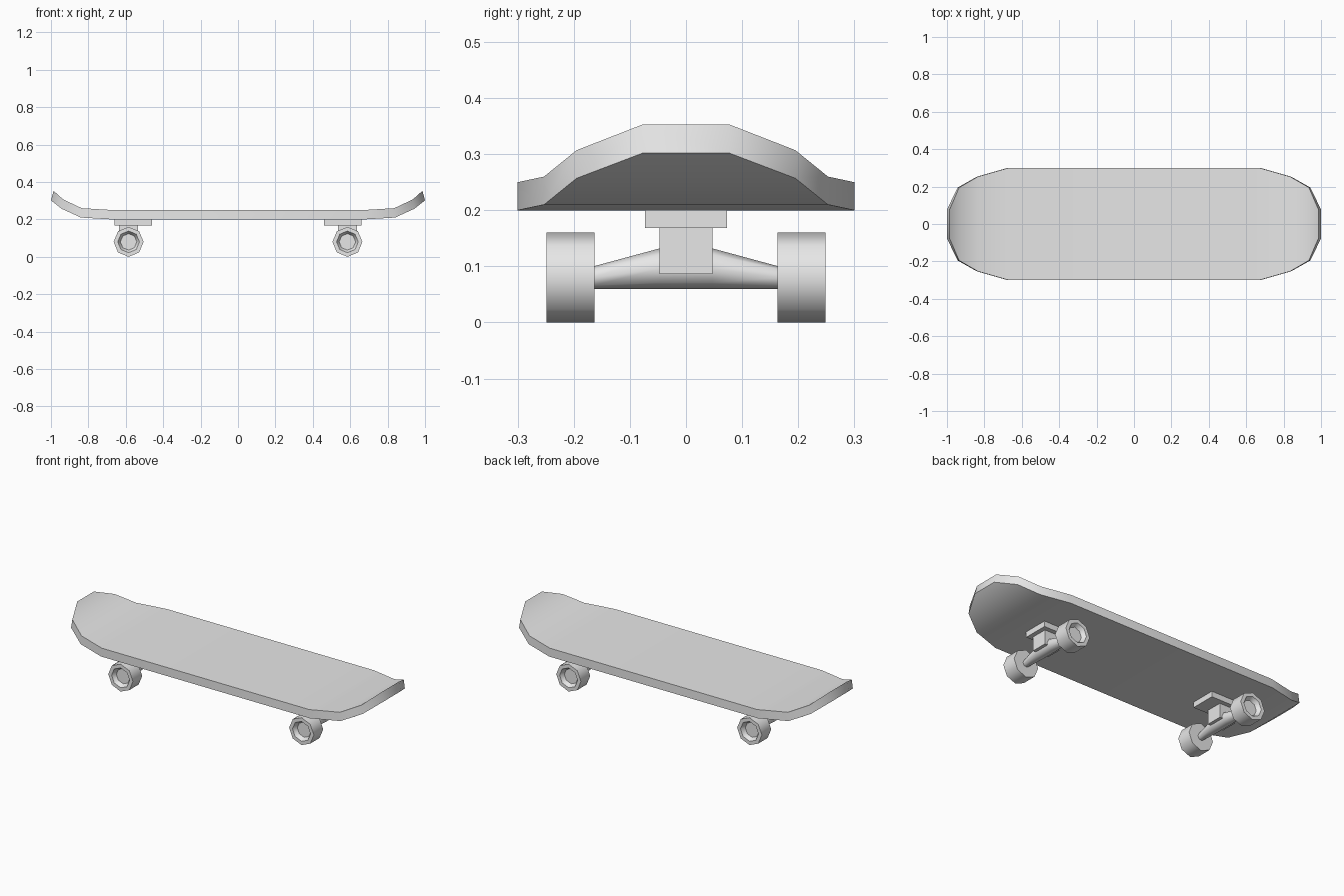
import bpy, bmesh, math
from mathutils import Vector

if "Cube" in bpy.data.objects:
    bpy.data.objects.remove(bpy.data.objects["Cube"], do_unlink=True)

GREY = (0.8, 0.8, 0.8, 1)
grey = bpy.data.materials.new("plain_grey")
grey.use_nodes = True
grey.diffuse_color = GREY
grey.node_tree.nodes["Principled BSDF"].inputs["Base Color"].default_value = GREY


def loft(name, rings):
    """Skin a list of equal-sized point rings and cap both ends."""
    bm = bmesh.new()
    loops = [[bm.verts.new(p) for p in ring] for ring in rings]
    for a, b in zip(loops, loops[1:]):
        for i in range(len(a)):
            j = (i + 1) % len(a)
            bm.faces.new((a[i], a[j], b[j], b[i]))
    bm.faces.new(loops[0])
    bm.faces.new(loops[-1])
    bmesh.ops.recalc_face_normals(bm, faces=bm.faces[:])
    mesh = bpy.data.meshes.new(name)
    bm.to_mesh(mesh)
    bm.free()
    mesh.materials.append(grey)
    obj = bpy.data.objects.new(name, mesh)
    bpy.context.collection.objects.link(obj)
    bpy.ops.object.select_all(action="DESELECT")
    obj.select_set(True)
    bpy.context.view_layer.objects.active = obj
    bpy.ops.object.shade_smooth_by_angle(angle=math.radians(50))
    return obj


def box(name, x0, x1, half_y, z0, z1):
    section = lambda z: [(x0, -half_y, z), (x1, -half_y, z), (x1, half_y, z), (x0, half_y, z)]
    return loft(name, [section(z0), section(z1)])


def ring_y(x, y, z, r, n=8):
    """Ring of points around an axis parallel to y."""
    return [Vector((x + r * math.cos(k * math.tau / n), y,
                    z + r * math.sin(k * math.tau / n))) for k in range(n)]


# Deck: half width, top x, top z, bottom x, bottom z from middle to tip
stations = [(0.30, 0.67, 0.25, 0.675, 0.20),
            (0.253, 0.835, 0.26, 0.84, 0.21),
            (0.195, 0.935, 0.307, 0.943, 0.257),
            (0.077, 0.986, 0.353, 1.0, 0.302)]


def deck_section(station, side):
    w, tx, tz, bx, bz = station
    return [(side * tx, -w, tz), (side * tx, w, tz), (side * bx, w, bz), (side * bx, -w, bz)]


loft("deck", [deck_section(s, -1) for s in reversed(stations)]
     + [deck_section(s, 1) for s in stations])

# Trucks and wheels, mirrored end to end
AXLE_X, AXLE_Z, WHEEL_R = 0.585, 0.08, 0.08
for end, side in (("right", -1), ("left", 1)):
    x = side * AXLE_X
    box(end + "_baseplate", side * 0.46, side * 0.66, 0.073, 0.168, 0.20)
    box(end + "_hanger_block", x - 0.05, x + 0.05, 0.047, 0.086, 0.168)

    # Tapered axle with a level underside
    profile = [(-0.165, 0.02), (-0.047, 0.036), (0.047, 0.036), (0.165, 0.02)]
    loft(end + "_axle", [ring_y(x, y, 0.06 + r, r) for y, r in profile])

    # Wheels with a recessed outer hub
    for face, s in (("front", -1), ("back", 1)):
        rim = [(0.163, WHEEL_R), (0.249, WHEEL_R), (0.249, 0.058), (0.225, 0.044)]
        loft(f"{end}_{face}_wheel", [ring_y(x, s * y, AXLE_Z, r) for y, r in rim])
